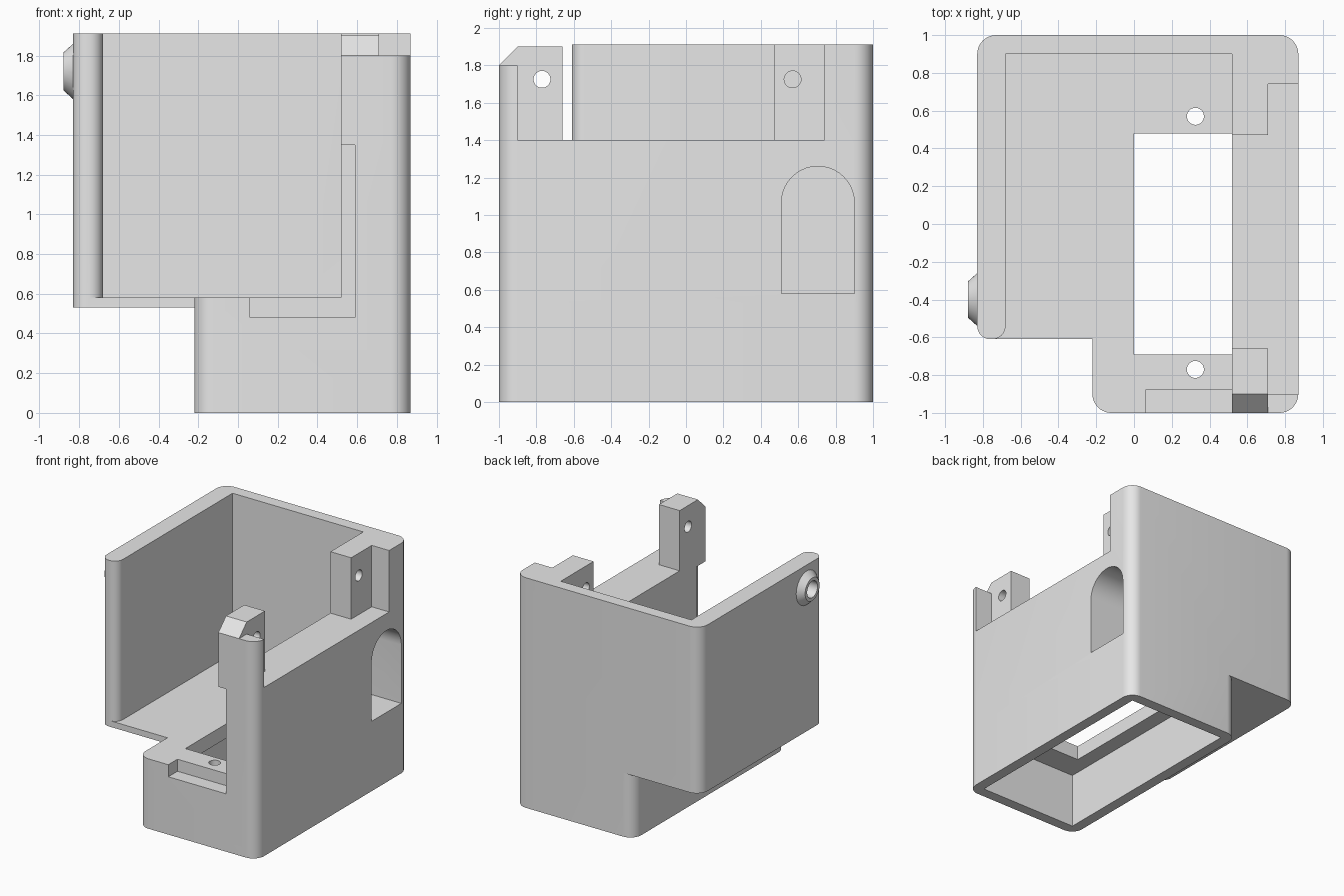
import bpy, bmesh, math
from mathutils import Matrix, Vector

cube = bpy.data.objects.get("Cube")
if cube:
    bpy.data.objects.remove(cube, do_unlink=True)

grey = bpy.data.materials.new("light grey plastic")
grey.use_nodes = True
grey.diffuse_color = (0.8, 0.8, 0.8, 1)
grey.node_tree.nodes["Principled BSDF"].inputs["Base Color"].default_value = (0.8, 0.8, 0.8, 1)


def finish(bm, name):
    bmesh.ops.recalc_face_normals(bm, faces=bm.faces)
    mesh = bpy.data.meshes.new(name)
    bm.to_mesh(mesh)
    bm.free()
    mesh.materials.append(grey)
    obj = bpy.data.objects.new(name, mesh)
    bpy.context.collection.objects.link(obj)
    return obj


def outline(corners, steps=10):
    """Closed outline from (u, v[, radius]) corners, filleting where a radius is given."""
    pts = []
    for i, c in enumerate(corners):
        p = Vector(c[:2])
        if len(c) < 3:
            pts.append(p)
            continue
        r = c[2]
        a = (Vector(corners[i - 1][:2]) - p).normalized()
        b = (Vector(corners[(i + 1) % len(corners)][:2]) - p).normalized()
        centre = p + (a + b) * r
        for k in range(steps + 1):
            t = math.pi / 2 * k / steps
            pts.append(centre - (b * math.cos(t) + a * math.sin(t)) * r)
    return pts


def prism(name, corners, lo, hi, axis="z"):
    """Extrude an outline along z (outline in x, y) or along x (outline in y, z)."""
    bm = bmesh.new()
    place = (lambda p, h: (p.x, p.y, h)) if axis == "z" else (lambda p, h: (h, p.x, p.y))
    pts = outline(corners)
    face = bm.faces.new([bm.verts.new(place(p, lo)) for p in pts])
    top = bmesh.ops.extrude_face_region(bm, geom=[face])["geom"]
    shift = Vector(place(Vector((0, 0)), hi - lo))
    bmesh.ops.translate(bm, vec=shift, verts=[v for v in top if isinstance(v, bmesh.types.BMVert)])
    return finish(bm, name)


def box(name, x0, x1, y0, y1, z0, z1):
    return prism(name, [(x0, y0), (x1, y0), (x1, y1), (x0, y1)], z0, z1)


def cone(name, centre, r1, r2, depth, axis="z"):
    bm = bmesh.new()
    turn = Matrix.Rotation(-math.pi / 2, 4, "Y") if axis == "x" else Matrix()
    bmesh.ops.create_cone(bm, cap_ends=True, segments=40, radius1=r1, radius2=r2,
                          depth=depth, matrix=Matrix.Translation(centre) @ turn)
    return finish(bm, name)


def combine(target, tool, operation):
    mod = target.modifiers.new(operation.lower(), "BOOLEAN")
    mod.operation, mod.solver, mod.object = operation, "EXACT", tool
    tool.hide_render = True
    bpy.context.view_layer.objects.active = target
    bpy.ops.object.modifier_apply(modifier=mod.name)
    bpy.data.objects.remove(tool, do_unlink=True)


# Outer solids: narrow base and wider upper housing, plus the side nozzle
housing = prism("housing", [(-.83, -.61, .07), (-.22, -.61), (-.22, -1, .1),
                            (.87, -1, .1), (.87, 1, .1), (-.83, 1, .1)], .53, 1.91)
base = prism("base", [(-.22, -1, .1), (.87, -1, .1), (.87, 1, .1), (-.22, 1, .1)], 0, .53)
combine(housing, base, "UNION")
nozzle = cone("nozzle", (-.85, -.4, 1.72), .149, .095, .06, "x")
combine(housing, nozzle, "UNION")

cutters = [
    # Main compartment, open at the top and front, rounding the end of the left wall
    prism("compartment", [(.52, .9), (-.68, .9), (-.68, -.61, .07), (-1, -.61),
                          (-1, -1.2), (.52, -1.2)], .58, 2.1),
    # Lowered right wall, leaving two mounting posts
    prism("wall_gap", [(.4, -.66), (.71, -.66), (.71, -.9), (1, -.9), (1, .74),
                       (.71, .74), (.71, .47), (.4, .47)], 1.4, 2.1),
    # Front post: lower corner plate and chamfered top
    box("corner_plate_cut", .71, 1, -1.1, -.9, 1.8, 2.1),
    prism("post_chamfer", [(-1.1, 1.7), (-.9, 1.9), (-.6, 1.9), (-.6, 2.1), (-1.1, 2.1)],
          .4, .715, "x"),
    # Front slot for a cover panel
    box("front_slot", .06, .59, -1.1, -.88, .48, 1.35),
    # Arched cable window
    prism("cable_arch", [(.51, .58), (.9, .58), (.9, 1.26, .195), (.51, 1.26, .195)], .4, 1, "x"),
    # Hollow base and deck opening
    box("base_cavity", -.13, .78, -.91, .91, -.1, .46),
    box("deck_opening", 0, .52, -.69, .48, .4, .7),
    cone("nozzle_bore", (-.85, -.4, 1.72), .068, .068, .14, "x"),
]
# Screw holes in the deck and the posts
for y in (-.77, .57):
    cutters.append(cone("deck_hole", (.325, y, .5), .045, .045, .3))
    cutters.append(cone("post_hole", (.6, y, 1.725), .045, .045, .36, "x"))
for cutter in cutters:
    combine(housing, cutter, "DIFFERENCE")

bpy.ops.object.select_all(action="DESELECT")
housing.select_set(True)
bpy.context.view_layer.objects.active = housing
bpy.ops.object.shade_smooth_by_angle(angle=math.radians(30))
